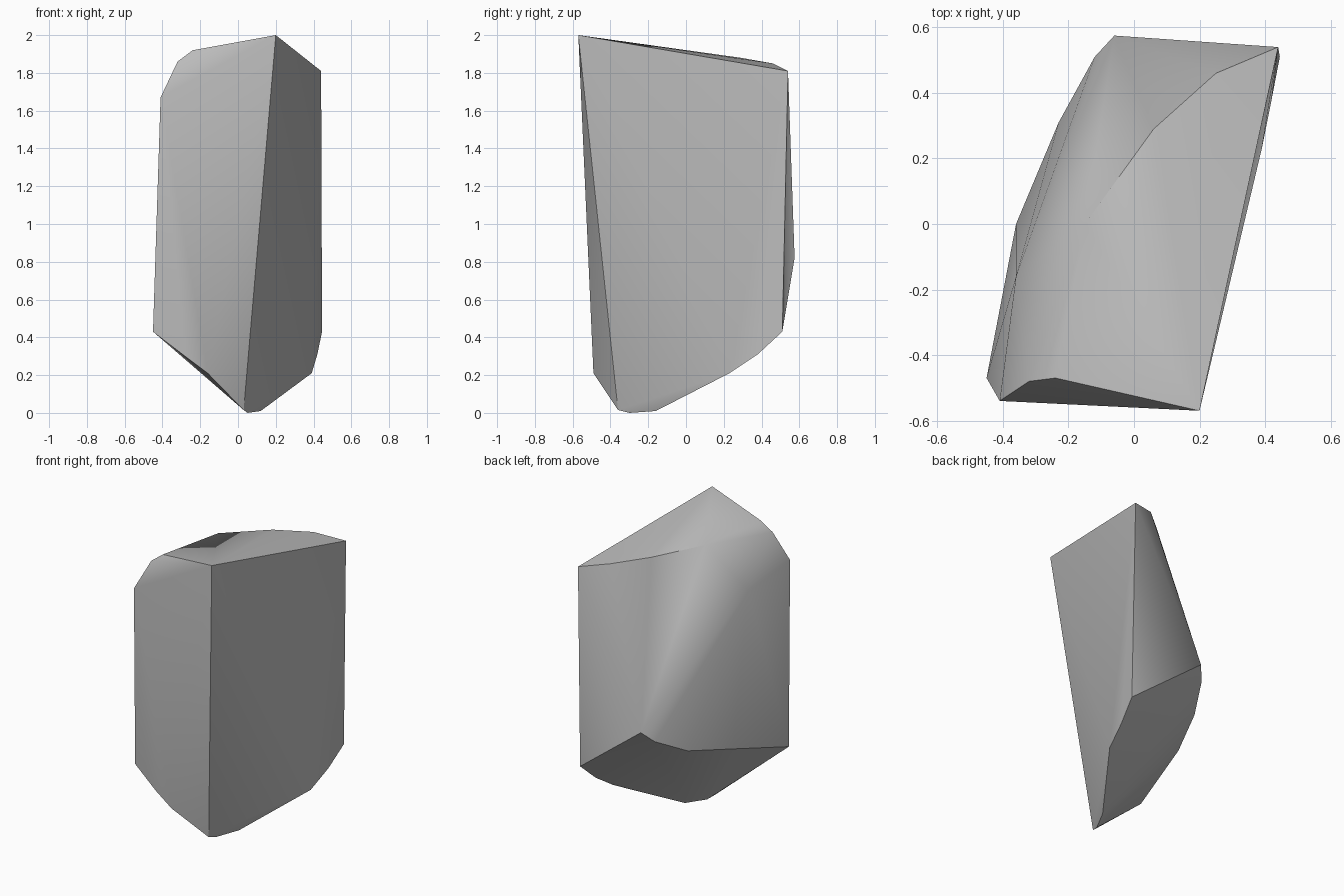
import bpy
import bmesh
import math

# Remove the default cube
default_cube = bpy.data.objects.get("Cube")
if default_cube:
    bpy.data.objects.remove(default_cube, do_unlink=True)


def flat_material(name, colour):
    material = bpy.data.materials.new(name)
    material.use_nodes = True
    material.diffuse_color = colour
    shader = material.node_tree.nodes["Principled BSDF"]
    shader.inputs["Base Color"].default_value = colour
    return material


def hull_object(name, corner_groups, material):
    """Stretch a convex skin over the corner points."""
    bm = bmesh.new()
    for corners in corner_groups:
        for corner in corners:
            bm.verts.new(corner)
    result = bmesh.ops.convex_hull(bm, input=bm.verts[:])
    loose = {item for key in ("geom_interior", "geom_unused") for item in result[key]
             if isinstance(item, bmesh.types.BMVert)}
    bmesh.ops.delete(bm, geom=list(loose), context="VERTS")
    bmesh.ops.recalc_face_normals(bm, faces=bm.faces[:])
    mesh = bpy.data.meshes.new(name)
    bm.to_mesh(mesh)
    bm.free()
    mesh.materials.append(material)
    obj = bpy.data.objects.new(name, mesh)
    bpy.context.collection.objects.link(obj)
    return obj


# Peak and the chipped rim of the sloping top
top_rim = [
    (0.20, -0.57, 2.0), (0.44, 0.54, 1.81), (0.25, 0.46, 1.85), (0.06, 0.29, 1.88),
    (-0.15, 0, 1.91), (-0.24, -0.47, 1.92), (-0.32, -0.48, 1.86), (-0.41, -0.54, 1.67),
]
# Bulging back and the shoulder above it
back_bulge = [
    (-0.36, -0.16, 1.59), (-0.36, 0, 0.57), (-0.23, 0.31, 0.64),
    (-0.12, 0.51, 0.75), (-0.06, 0.575, 0.82),
]
# Lower corners where the sides turn under
lower_rim = [
    (-0.45, -0.47, 0.43), (-0.28, -0.49, 0.30), (-0.16, -0.49, 0.21),
    (0.39, 0.23, 0.21), (0.42, 0.38, 0.31), (0.445, 0.51, 0.43),
]
# Narrow foot
foot = [(0.03, -0.36, 0.015), (0.05, -0.30, 0), (0.12, -0.16, 0.01)]

stone_grey = flat_material("stone_grey", (0.5, 0.5, 0.5, 1))
rock = hull_object("rock", [top_rim, back_bulge, lower_rim, foot], stone_grey)

# Smooth the gentle facets and keep the strong ridges crisp
bpy.ops.object.select_all(action="DESELECT")
rock.select_set(True)
bpy.context.view_layer.objects.active = rock
bpy.ops.object.shade_smooth_by_angle(angle=math.radians(30))
